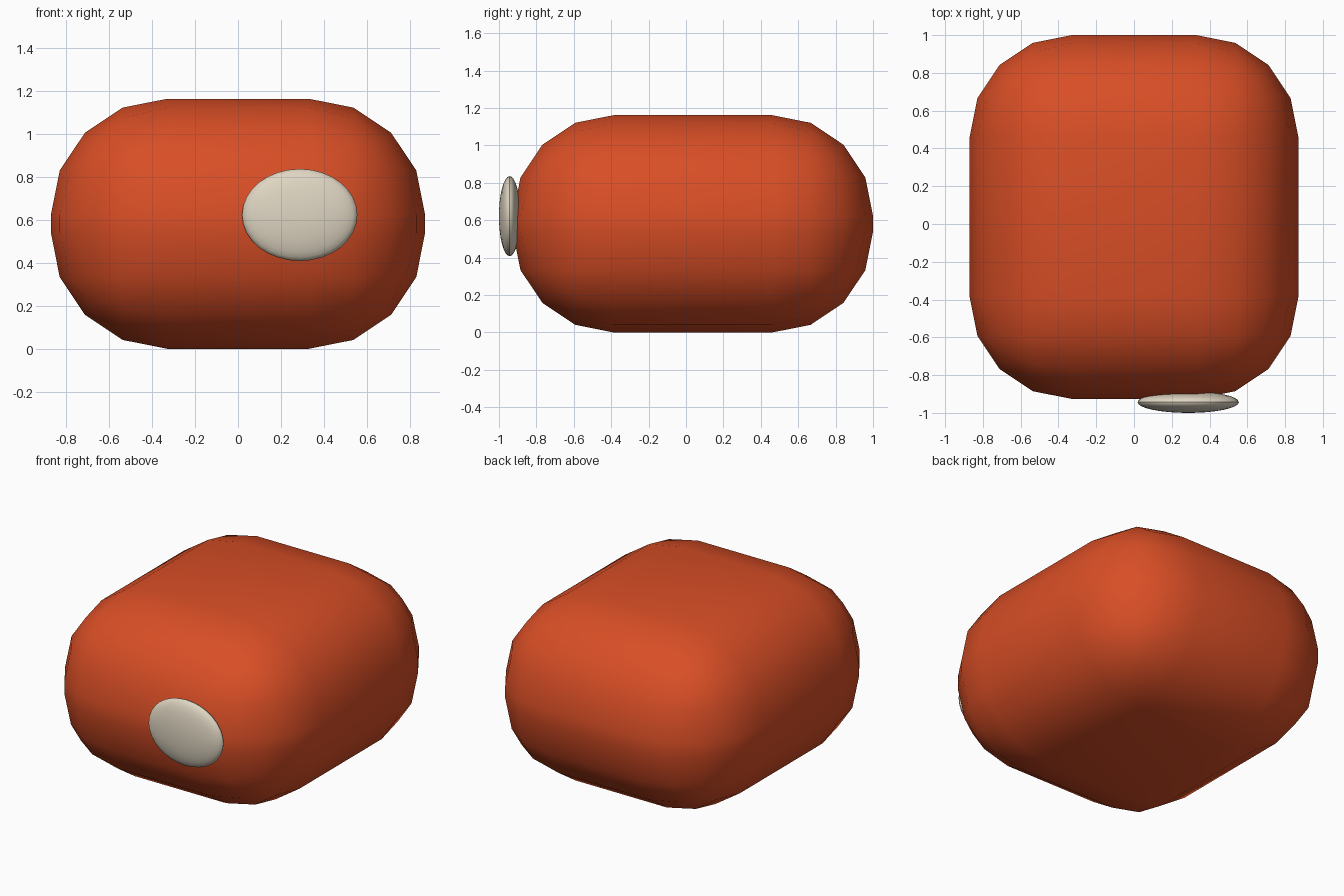
import bpy, bmesh, math
from mathutils import Matrix

if "Cube" in bpy.data.objects:
    bpy.data.objects.remove(bpy.data.objects["Cube"])


def material(name, rgb):
    m = bpy.data.materials.new(name)
    m.diffuse_color = (*rgb, 1)
    m.use_nodes = True
    m.node_tree.nodes["Principled BSDF"].inputs["Base Color"].default_value = m.diffuse_color
    return m


def make_object(name, bm, mat):
    mesh = bpy.data.meshes.new(name)
    bm.to_mesh(mesh)
    bm.free()
    mesh.materials.append(mat)
    ob = bpy.data.objects.new(name, mesh)
    bpy.context.collection.objects.link(ob)
    return ob


def shade(ob, angle):
    bpy.ops.object.select_all(action='DESELECT')
    ob.select_set(True)
    bpy.context.view_layer.objects.active = ob
    bpy.ops.object.shade_smooth_by_angle(angle=math.radians(angle))


orange = material("burnt_orange", (0.69, 0.076, 0.019))
cream = material("cream", (0.74, 0.67, 0.54))

# Rounded body: a box with a wide four-segment bevel
bm = bmesh.new()
bmesh.ops.create_cube(bm, size=1, matrix=Matrix.Translation((0, 0.037, 0.581))
                      @ Matrix.Diagonal((1.74, 1.926, 1.162, 1)))
body = make_object("body", bm, orange)
bevel = body.modifiers.new("rounding", 'BEVEL')
bevel.width = 0.54
bevel.segments = 4
bevel.limit_method = 'NONE'
bpy.context.view_layer.objects.active = body
body.select_set(True)
bpy.ops.object.modifier_apply(modifier="rounding")
shade(body, 40)

# Flattened oval patch on the front, poles along y
bm = bmesh.new()
bmesh.ops.create_uvsphere(bm, u_segments=32, v_segments=16, radius=1,
                          matrix=Matrix.Translation((0.287, -0.943, 0.622))
                          @ Matrix.Diagonal((0.268, 0.057, 0.214, 1))
                          @ Matrix.Rotation(math.pi / 2, 4, 'X'))
patch = make_object("front_oval", bm, cream)
shade(patch, 40)
